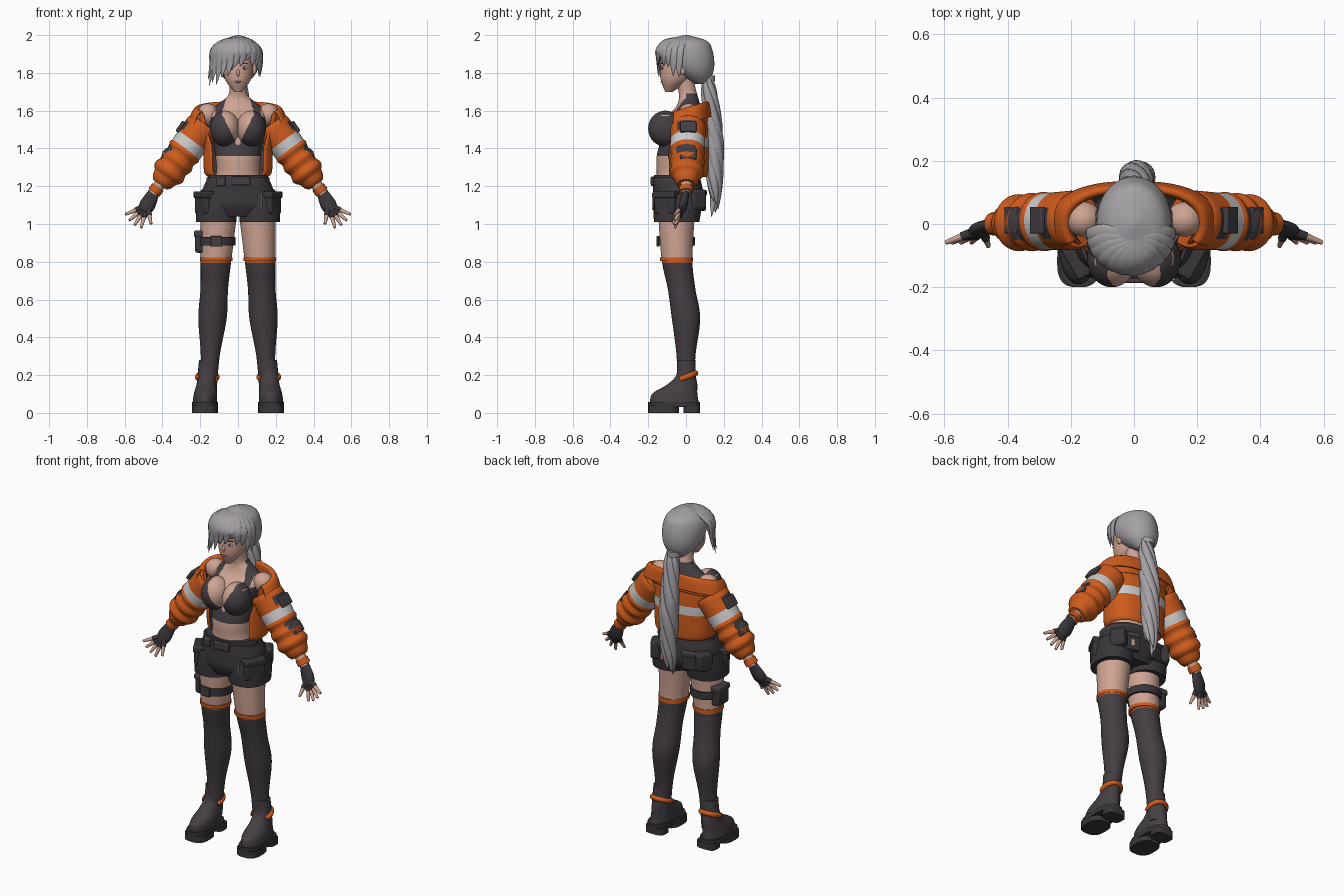
import bpy, bmesh
from math import sin, cos, pi, copysign
from mathutils import Vector, Matrix

cube = bpy.data.objects.get("Cube")
if cube:
    bpy.data.objects.remove(cube)


def material(name, *rgb):
    mat = bpy.data.materials.new(name)
    mat.use_nodes = True
    mat.diffuse_color = (*rgb, 1)
    mat.node_tree.nodes["Principled BSDF"].inputs["Base Color"].default_value = (*rgb, 1)
    return mat


SKIN = material("skin", .62, .37, .29)
HAIR = material("silver hair", .37, .35, .37)
ORANGE = material("orange fabric", .62, .105, .012)
WHITE = material("pale stripe", .6, .6, .6)
CLOTH = material("charcoal cloth", .058, .048, .055)
DARK = material("dark leather", .042, .037, .042)
LIPS = material("lips", .4, .14, .12)
parts = []


def finish(name, bm, mats, fix=True):
    if fix:
        bmesh.ops.recalc_face_normals(bm, faces=bm.faces)
    mesh = bpy.data.meshes.new(name)
    bm.to_mesh(mesh)
    bm.free()
    for mat in mats:
        mesh.materials.append(mat)
    part = bpy.data.objects.new(name, mesh)
    bpy.context.collection.objects.link(part)
    parts.append(part)
    return part


def spline(points, steps):
    """Smooth curve through tuples of any length."""
    curve = []
    last = len(points) - 1
    for i in range(last):
        quad = points[max(i - 1, 0)], points[i], points[i + 1], points[min(i + 2, last)]
        for k in range(steps):
            t = k / steps
            curve.append([b + t * (c - a + t * (2*a - 5*b + 4*c - d + t * (3*b - a - 3*c + d))) / 2
                          for a, b, c, d in zip(*quad)])
    return curve + [points[-1]]


def wrap(name, grid, mats, rule=None, closed=True, fix=True):
    """Faces between rings; the rule gives a material slot, or None for a gap."""
    bm = bmesh.new()
    rows = [[bm.verts.new(point) for point in ring] for ring in grid]
    count = len(rows[0])
    for low, high in zip(rows, rows[1:]):
        for j in range(count if closed else count - 1):
            k = (j + 1) % count
            corners = (low[j], low[k], high[k], high[j])
            slot = rule(sum((v.co for v in corners), Vector()) / 4) if rule else 0
            if slot is not None:
                bm.faces.new(corners).material_index = slot
    if closed:
        for ring in (rows[0], rows[-1]):
            centre = sum((v.co for v in ring), Vector()) / count
            bm.faces.new(ring).material_index = (rule(centre) or 0) if rule else 0
    return finish(name, bm, mats, fix)


def loft(name, rings, mats, rule=None, x=0, slope=0, lean=0, sides=48, steps=6, power=2):
    """Level rings (z, y, x radius, y radius[, front opening angle])."""
    opened = len(rings[0]) > 4
    grid = []
    for z, y, rx, ry, *gap in spline(rings, steps):
        start = gap[0] if gap else 0
        ring = []
        for j in range(sides + opened):
            angle = start + 2 * (pi - start) * j / sides
            across, ahead = (copysign(abs(v) ** (2 / power), v) for v in (sin(angle), cos(angle)))
            ring.append((x + slope * z + rx * across, y - ry * ahead, z - lean * ry * ahead))
        grid.append(ring)
    return wrap(name, grid, mats, rule, not opened, not opened)


def band(name, bottom, top, y, rx, ry, mat, x=0, power=2):
    return loft(name, [(bottom, y, rx, ry), (top, y, rx, ry)], [mat], x=x, power=power)


def tube(name, path, mats, rule=None, sides=16, steps=5, flat=1, facing=lambda p: Vector((0, 1, 0))):
    """Round or flattened tube through points (x, y, z, radius)."""
    curve = spline(path, steps)
    grid = []
    for i, (*place, radius) in enumerate(curve):
        here = Vector(place)
        ahead = Vector(curve[min(i + 1, len(curve) - 1)][:3]) - Vector(curve[max(i - 1, 0)][:3])
        across = ahead.cross(facing(here)).normalized()
        outward = across.cross(ahead.normalized())
        angles = [2 * pi * j / sides for j in range(sides)]
        grid.append([here + radius * (across * cos(a) + outward * flat * sin(a)) for a in angles])
    return wrap(name, grid, mats, rule)


def ball(name, place, size, mats, rule=None):
    bm = bmesh.new()
    bmesh.ops.create_uvsphere(bm, u_segments=72, v_segments=48, radius=1,
                              matrix=Matrix.Translation(place) @ Matrix.Diagonal((*size, 1)))
    if rule:
        for face in bm.faces:
            face.material_index = rule(face.calc_center_median())
    return finish(name, bm, mats)


def box(name, place, size, mat, turn=0, axis='Z'):
    bm = bmesh.new()
    bmesh.ops.create_cube(bm, size=1, matrix=Matrix.Translation(place) @ Matrix.Rotation(turn, 4, axis)
                          @ Matrix.Diagonal((*size, 1)))
    bevel = finish(name, bm, [mat]).modifiers.new("Bevel", 'BEVEL')
    bevel.width, bevel.segments = min(size) / 4, 3


# Torso with halter top
def halter(c):
    neckline = min((c.z - 1.41) / 2, .085 - (c.z - 1.58) / 4)
    low_cut = c.y < 0 and abs(c.x) < neckline
    bare_shoulder = c.z > 1.57 and abs(c.x) > .12
    return 0 if c.z < 1.36 or c.z > 1.69 or low_cut or bare_shoulder else 1


loft("torso", [(1.18, -.05, .15, .11), (1.27, -.055, .115, .1), (1.36, -.05, .12, .105),
               (1.46, -.03, .135, .1), (1.55, -.02, .145, .1), (1.61, .01, .135, .07),
               (1.65, .015, .085, .055), (1.69, .01, .048, .048), (1.78, -.01, .045, .045)],
     [SKIN, CLOTH], halter, sides=120, steps=12)

# Head and face
loft("head", [(1.7, -.09, .02, .02), (1.76, -.06, .066, .073), (1.83, -.04, .08, .095),
              (1.9, -.03, .08, .095), (1.96, -.02, .05, .06)], [SKIN])
ball("nose", (0, -.13, 1.8), (.01, .013, .02), [SKIN])
ball("lips", (0, -.127, 1.753), (.018, .007, .006), [LIPS])

# Hair cap, side-swept fringe and ponytail
loft("hair_cap", [(1.74, .08, .04, .03), (1.79, .05, .09, .09), (1.85, .02, .115, .13),
                  (1.92, 0, .115, .14), (1.97, 0, .085, .11), (2, 0, .01, .01)], [HAIR],
     lambda c: None if c.z < 1.9 and c.y < -.04 else 0)
skull = Vector((0, 0, 1.84))
locks = 13
for k in range(locks):
    angle = 1.5 * (2 * k / (locks - 1) - 1)
    x, y = .125 * sin(angle) - .01, -.03 - .12 * cos(angle)
    tip = 1.87 - .12 * abs(sin(angle - .5)) ** 1.5 - k % 2 * .02
    tube("fringe_lock", [(.015, -.05, 1.985, .012), (x * .6, y * .75, 1.965, .028), (x, y, 1.92, .028),
                         (x * 1.06, y, (1.92 + tip) / 2, .02), (x * 1.1 - .01, y, tip, .002)],
         [HAIR], flat=.4, facing=lambda p: p - skull)
strands = 6
for k in range(strands):
    path = []
    for step in range(9):
        t = step / 8
        twist = 2 * pi * k / strands + 5 * t
        path.append((.01 + .026 * cos(twist), .11 + .04 * min(1, 2 * t) + .02 * sin(twist),
                     1.8 - t * (.66 + .02 * k), .002 + .03 * sin(pi * t) ** .5))
    tube("ponytail_strand", path, [HAIR])
band("hair_tie", 1.755, 1.785, .115, .04, .038, HAIR)

# Jacket body with dark lining, and turned-out collar
jacket = loft("jacket_body", [(1.25, 0, .16, .11, .8), (1.28, 0, .18, .12, .8), (1.4, 0, .185, .122, .8),
                              (1.5, 0, .195, .118, 1), (1.58, 0, .207, .108, 1.1)],
              [ORANGE, WHITE, CLOTH, CLOTH],
              lambda c: 1 if 1.41 < c.z < 1.46 and c.y > .03 else 0, steps=12, power=2.4)
collar = loft("jacket_collar", [(1.51, 0, .205, .118, 1), (1.59, 0, .21, .11, 1.1),
                                (1.605, 0, .22, .114, 1.1), (1.58, 0, .238, .12, 1.1),
                                (1.53, 0, .255, .126, 1.1)], [ORANGE], power=2.4, lean=.3)
for garment, lining in ((jacket, 2), (collar, 0)):
    solid = garment.modifiers.new("Solidify", 'SOLIDIFY')
    solid.thickness, solid.material_offset = .01, lining

for s in (1, -1):
    ball("bust", (s * .07, -.11, 1.505), (.078, .09, .095), [SKIN, CLOTH], halter)
    ball("eye", (s * .034, -.125, 1.826), (.017, .005, .008), [WHITE])
    ball("iris", (s * .034, -.129, 1.826), (.007, .003, .008), [DARK])
    box("eyebrow", (s * .036, -.124, 1.85), (.03, .008, .005), DARK, s * .25)
    ball("ear", (s * .087, -.02, 1.82), (.012, .02, .03), [SKIN])

    # Arms and puffy striped sleeves
    shoulder, wrist = Vector((s * .19, .012, 1.51)), Vector((s * .45, 0, 1.16))
    reach = wrist - shoulder

    def arm(t, radius):
        return (*shoulder.lerp(wrist, t), radius)

    def puff(t):
        folds = .005 * sin(40 * t) if t > .35 else 0
        return arm(t, (.094 - .013 * t + folds) * min(1, .55 + 3 * (.86 - t), .9 + 2 * (t + .05)))

    def sleeve_colour(c):
        t = (c - shoulder).dot(reach) / reach.length_squared
        outer = abs(c.y) < .05 and c.z > arm(t, 0)[2] + .03
        badge = outer and (.04 < t < .16 or .4 < t < .52)
        return 1 if .2 < t < .33 else 2 if badge else 0

    ball("shoulder", (s * .16, .015, 1.58), (.058, .055, .058), [SKIN])
    tube("arm", [arm(0, .055), arm(.5, .042), arm(.8, .034), arm(1, .026)], [SKIN])
    tube("sleeve", [puff(-.05 + .91 * k / 24) for k in range(25)], [ORANGE, WHITE, CLOTH],
         sleeve_colour, sides=56)
    for x, z in ((.305, 1.515), (.385, 1.37)):
        box("sleeve_badge", (s * x, .012, z), (.02, .085, .065), CLOTH, s * -.6, 'Y')

    # Hands with fingerless gloves
    tube("wrist_band", [arm(.9, .036), arm(.98, .037)], [ORANGE])
    palm = Vector((s * .48, -.015, 1.1))
    tube("glove", [arm(.98, .03), (*palm, .042), (s * .5, -.03, 1.065, .03)], [DARK], flat=.55)
    fan = [Vector((s * cos(a), -.35, -sin(a))) * .125 for a in (.4 + k * .3 for k in range(4))]
    thumb = Vector((s * -.02, -.055, -.1))
    for aim in fan + [thumb]:
        tube("finger", [(*palm, .013), (*(palm + aim * .6), .011), (*(palm + aim), .007)], [SKIN])
        tube("glove_finger", [(*palm, .016), (*(palm + aim * .55), .014)], [DARK])

    # Legs with long stockings
    rings = []
    for z, radius in ((1.1, .1), (.82, .082), (.66, .073), (.5, .075), (.3, .05), (.1, .045)):
        rings.append((z, -.05 * min(1, max(0, (z - .5) * 3)), radius, radius))
    loft("leg", rings, [SKIN, ORANGE, CLOTH], lambda c: 0 if c.z > .826 else 1 if c.z > .8 else 2,
         x=s * .165, slope=s * -.06, steps=16)
    band("stocking_cuff", .803, .823, -.05, .086, .087, ORANGE, x=s * .115)

    # Chunky boots
    loft("boot", [(.04, -.06, .065, .13), (.1, -.06, .062, .12), (.15, -.02, .052, .08),
                  (.2, 0, .05, .052), (.28, 0, .049, .049)], [CLOTH], x=s * .18, slope=s * -.08)
    band("boot_welt", .03, .058, -.063, .068, .137, DARK, x=s * .175, power=2.6)
    band("boot_sole", 0, .04, -.118, .068, .082, DARK, x=s * .175, power=2.8)
    band("boot_heel", 0, .04, .03, .06, .044, DARK, x=s * .172, power=3.5)
    around = [1 + k / 3 for k in range(14)]
    tube("ankle_strap", [(s * .163 + .05 * sin(a), -.05 * cos(a), .19 - .02 * cos(a), .015) for a in around],
         [ORANGE], facing=lambda p: Vector((0, 0, 1)))

    # Shorts legs and pockets
    loft("shorts_leg", [(1.01, -.05, .108, .12), (1.08, -.045, .106, .126), (1.16, -.04, .09, .12)],
         [DARK], x=s * .115, power=2.3)
    box("cargo_pocket", (s * .17, -.1, 1.11), (.08, .125, .125), DARK, s * -.5)
    box("cargo_flap", (s * .172, -.103, 1.155), (.084, .13, .035), DARK, s * -.5)
    box("back_pocket", (s * .09, .08, 1.125), (.1, .03, .11), DARK, s * -.25)
    box("back_flap", (s * .09, .085, 1.165), (.102, .03, .03), CLOTH, s * -.25)
    box("side_pouch", (s * .155, .055, 1.13), (.07, .09, .11), DARK, s * .5)

# Shorts seat, belt and buckle
loft("shorts_seat", [(1.04, -.045, .13, .11), (1.1, -.043, .2, .136), (1.18, -.043, .188, .132),
                     (1.26, -.05, .152, .12)], [DARK], power=2.3)
band("belt", 1.21, 1.245, -.05, .168, .128, CLOTH, power=2.3)
box("buckle", (.015, -.177, 1.228), (.1, .02, .045), CLOTH)
box("belt_pouch", (-.09, -.165, 1.225), (.05, .03, .05), CLOTH, -.3)
box("pocket_zip", (.125, -.176, 1.12), (.008, .008, .09), WHITE)
box("back_rip", (.09, .096, 1.11), (.02, .008, .04), SKIN, -.25)

# Thigh strap and pouch on the right leg
band("thigh_strap", .885, .93, -.05, .096, .098, DARK, x=-.11)
box("strap_buckle", (-.115, -.148, .908), (.06, .015, .055), CLOTH)
box("thigh_pouch", (-.2, -.04, .905), (.055, .1, .115), DARK)
box("thigh_flap", (-.202, -.04, .948), (.062, .106, .035), CLOTH)

# Smooth shading with crisp edges
bpy.ops.object.select_all(action='DESELECT')
for part in parts:
    part.select_set(True)
bpy.context.view_layer.objects.active = parts[0]
bpy.ops.object.shade_smooth_by_angle(angle=.8)
